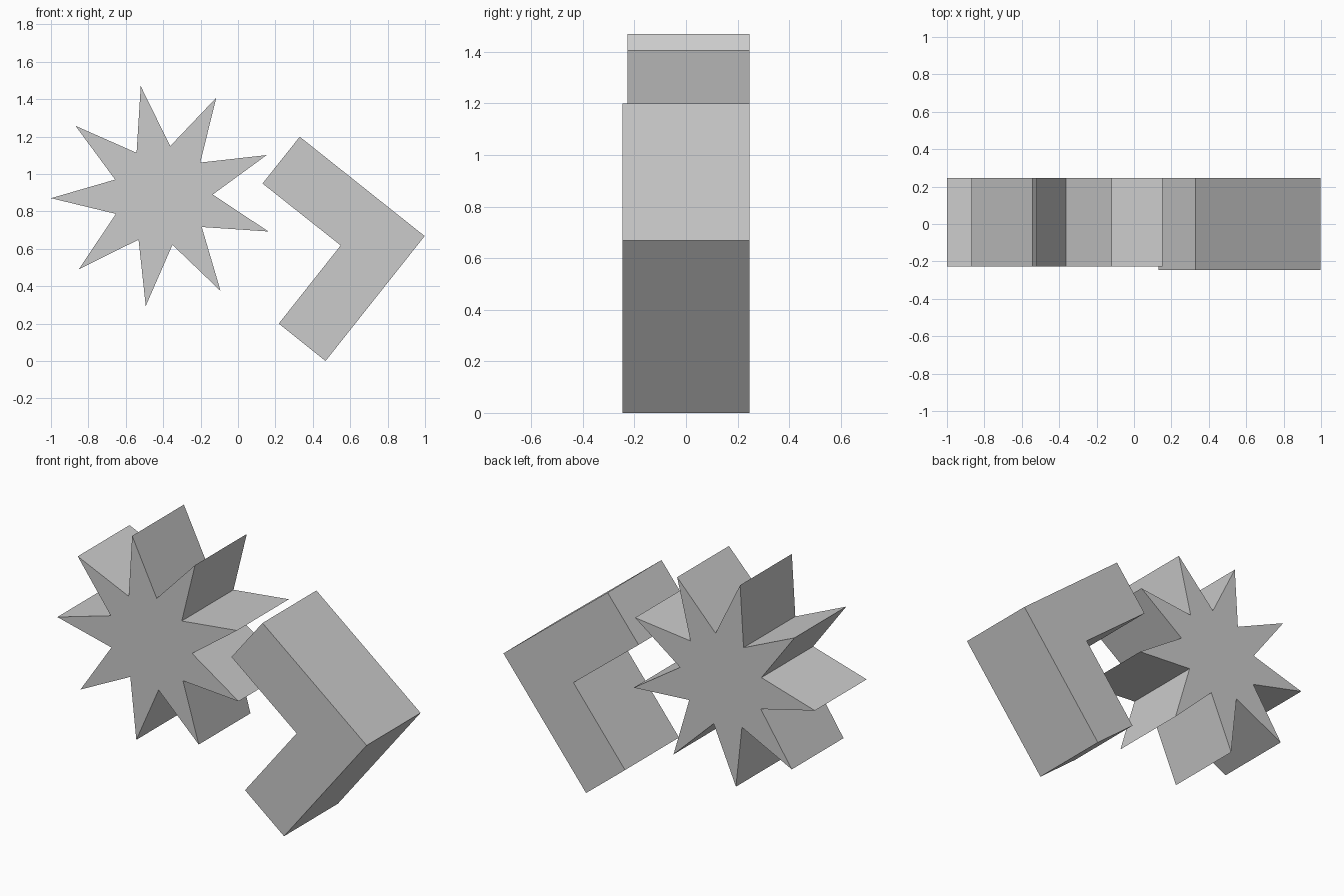
import bpy, bmesh
from math import radians, sin, cos

if "Cube" in bpy.data.objects:
    bpy.data.objects.remove(bpy.data.objects["Cube"])


def extrude_profile(name, points, y_front, y_back):
    """Solid prism from an (x, z) outline, extruded along y."""
    bm = bmesh.new()
    face = bm.faces.new([bm.verts.new((x, y_front, z)) for x, z in points])
    result = bmesh.ops.extrude_face_region(bm, geom=[face], use_keep_orig=True)
    moved = [v for v in result["geom"] if isinstance(v, bmesh.types.BMVert)]
    bmesh.ops.translate(bm, verts=moved, vec=(0, y_back - y_front, 0))
    bmesh.ops.recalc_face_normals(bm, faces=bm.faces)
    mesh = bpy.data.meshes.new(name)
    bm.to_mesh(mesh)
    bm.free()
    obj = bpy.data.objects.new(name, mesh)
    bpy.context.collection.objects.link(obj)
    return obj


# Nine-pointed star, alternating outer tips and inner notches
TIPS, OUTER, INNER = 9, 0.597, 0.268
CX, CZ, START = -0.403, 0.884, 181.3
star = []
for i in range(TIPS * 2):
    r = INNER if i % 2 else OUTER
    a = radians(START + i * 180 / TIPS)
    star.append((CX + r * cos(a), CZ + r * sin(a)))
extrude_profile("star", star, -0.227, 0.247)

# Tilted right-angle chevron
chevron = [(0.33, 1.199), (0.998, 0.668), (0.468, 0.0),
           (0.218, 0.2), (0.549, 0.618), (0.131, 0.949)]
extrude_profile("chevron", chevron, -0.247, 0.247)
